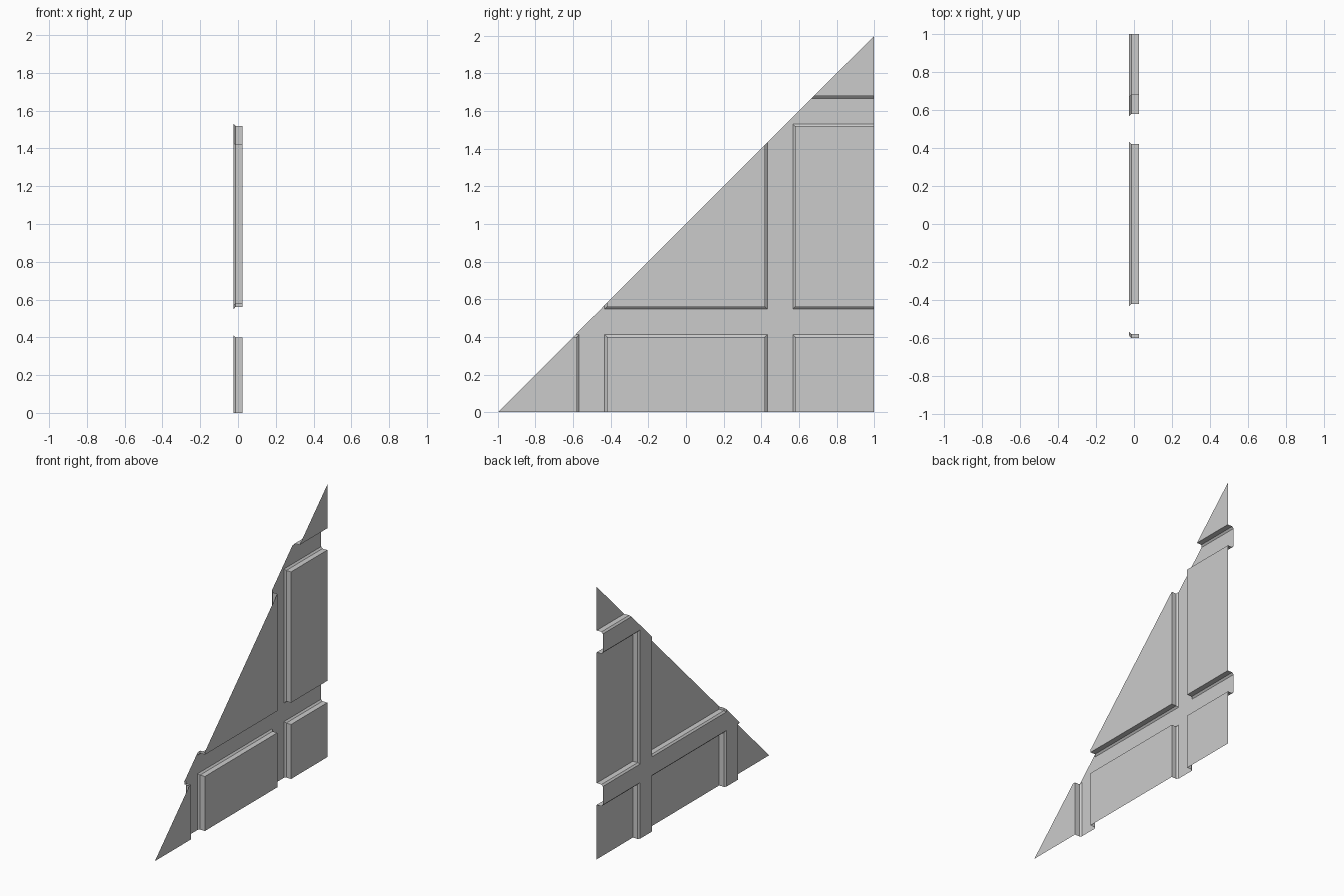
import bpy, bmesh

if "Cube" in bpy.data.objects:
    bpy.data.objects.remove(bpy.data.objects["Cube"])

FACE, LIP, FLOOR = 0.025, -0.014, -0.025   # panel face, chamfer start, groove floor
C = 0.012                                  # chamfer width
# panel extents (run past the outline, trimmed later)
COLS = [(-1.42, -0.58), (-0.42, 0.42), (0.58, 1.42)]
ROWS = [(-0.56, 0.40), (0.56, 1.52), (1.68, 2.64)]

bm = bmesh.new()


def quad(pts):
    bm.faces.new([bm.verts.new(p) for p in pts])


def loop(col, row, x, grow):
    (a, b), (c, d) = col, row
    a, b, c, d = a - grow, b + grow, c - grow, d + grow
    return [(x, a, c), (x, b, c), (x, b, d), (x, a, d)]


# raised panels: flat face, straight wall, chamfered foot
for col in COLS:
    for row in ROWS:
        rings = [loop(col, row, FACE, 0), loop(col, row, LIP, 0), loop(col, row, FLOOR, C)]
        quad(rings[0])
        for top, low in zip(rings, rings[1:]):
            for i in range(4):
                j = (i + 1) % 4
                quad([top[i], low[i], low[j], top[j]])

# groove floor: every grid cell not under a panel
ys = [v for a, b in COLS for v in (a - C, b + C)]
zs = [v for a, b in ROWS for v in (a - C, b + C)]
for i in range(len(ys) - 1):
    for j in range(len(zs) - 1):
        if i % 2 or j % 2:
            quad(loop((ys[i], ys[i + 1]), (zs[j], zs[j + 1]), FLOOR, 0))

bmesh.ops.remove_doubles(bm, verts=bm.verts, dist=1e-5)

# trim to the triangular outline
for co, no in [((0, 1, 0), (0, 1, 0)), ((0, 0, 0), (0, 0, -1)), ((0, -1, 0), (0, -1, 1))]:
    bmesh.ops.bisect_plane(bm, geom=bm.verts[:] + bm.edges[:] + bm.faces[:], dist=1e-6,
                           plane_co=co, plane_no=no, clear_outer=True)
bmesh.ops.recalc_face_normals(bm, faces=bm.faces)
if sum(f.normal.x * f.calc_area() for f in bm.faces) < 0:
    bmesh.ops.reverse_faces(bm, faces=bm.faces)

mesh = bpy.data.meshes.new("wall_panel")
bm.to_mesh(mesh)
bm.free()
bpy.context.collection.objects.link(bpy.data.objects.new("triangular_wall_panel", mesh))
